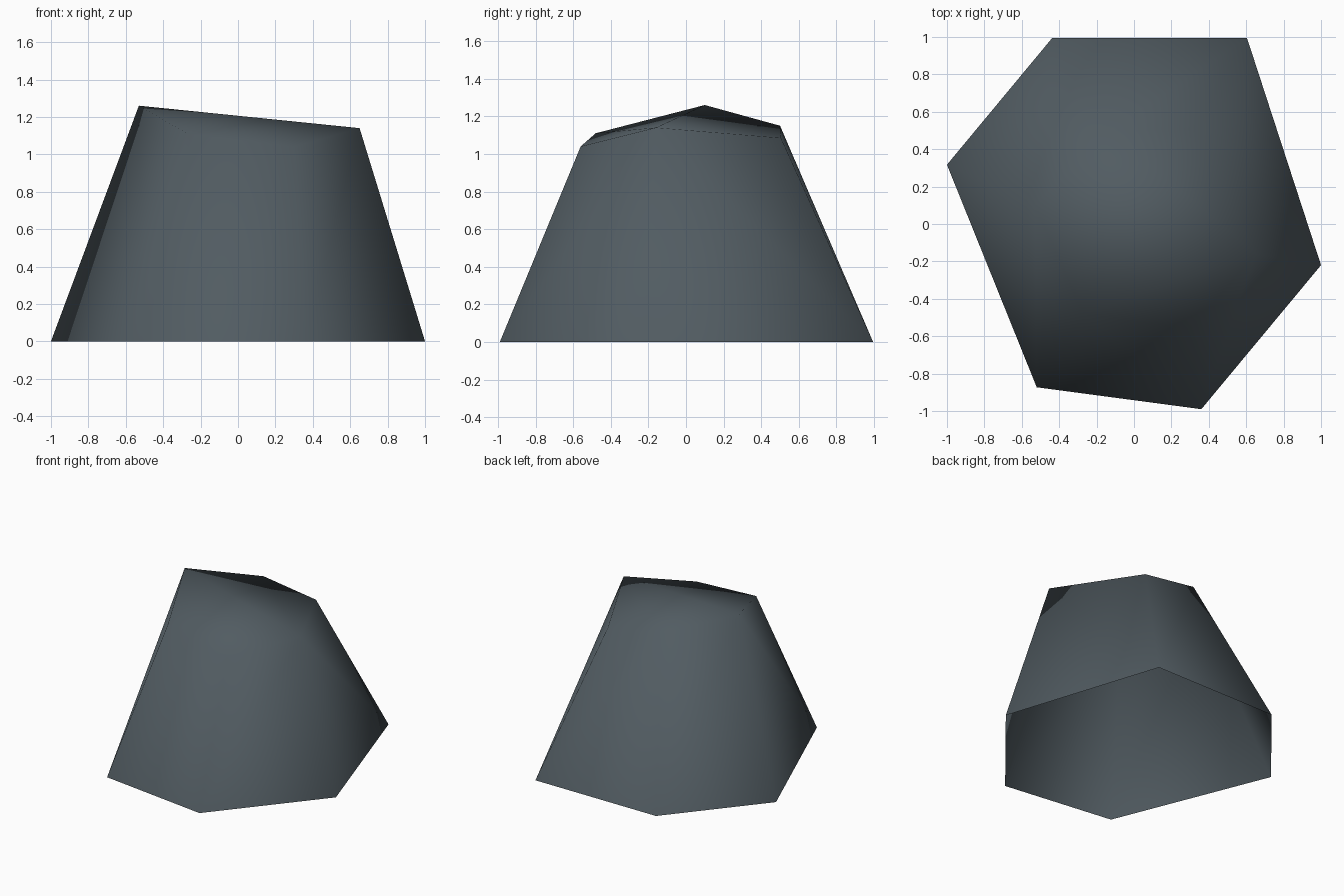
import bpy
import bmesh

old = bpy.data.objects.get("Cube")
if old:
    bpy.data.objects.remove(old, do_unlink=True)

# Slate colour
slate = bpy.data.materials.new("slate_grey")
slate.use_nodes = True
colour = (0.083, 0.106, 0.121, 1)
slate.diffuse_color = colour
slate.node_tree.nodes["Principled BSDF"].inputs["Base Color"].default_value = colour

# Uneven six-sided outlines of the foot and the crown
foot = [(-1, .317, 0), (-.52, -.873, 0), (.36, -.99, 0),
        (1, -.22, 0), (.604, .995, 0), (-.437, .995, 0)]
crown = [(-.53, .1, 1.26), (-.27, -.48, 1.11), (.3, -.56, 1.04),
         (.65, -.16, 1.14), (.32, .505, 1.085), (-.13, .5, 1.15)]

# Convex facets stretched over both outlines, open underneath
bm = bmesh.new()
for point in foot + crown:
    bm.verts.new(point)
bmesh.ops.convex_hull(bm, input=bm.verts)
underside = [f for f in bm.faces if all(v.co.z < .01 for v in f.verts)]
bmesh.ops.delete(bm, geom=underside, context='FACES')
bmesh.ops.recalc_face_normals(bm, faces=bm.faces)
for face in bm.faces:
    face.smooth = True

mesh = bpy.data.meshes.new("boulder")
bm.to_mesh(mesh)
bm.free()
mesh.materials.append(slate)
boulder = bpy.data.objects.new("boulder", mesh)
bpy.context.collection.objects.link(boulder)
